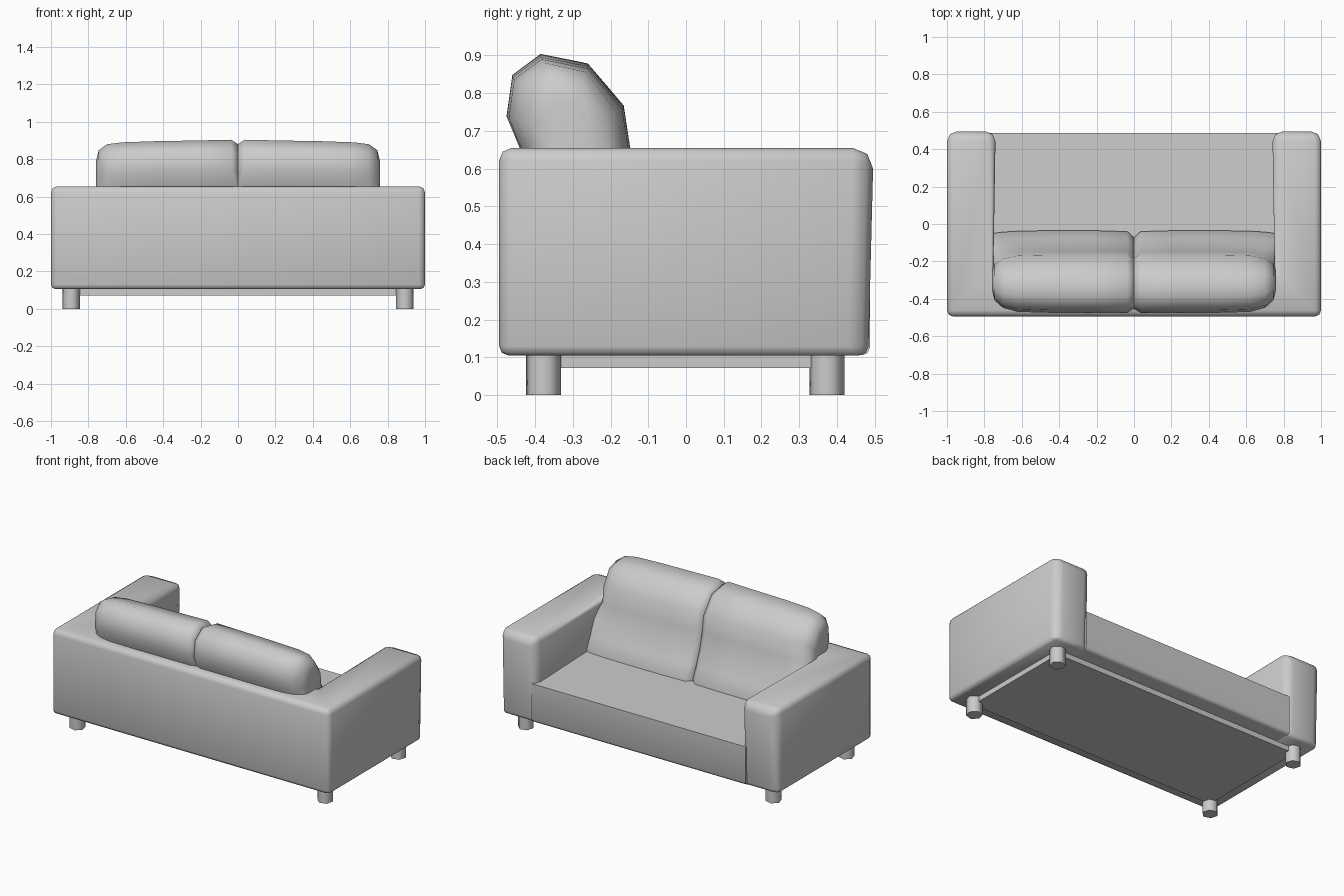
import bpy, bmesh, math

old = bpy.data.objects.get("Cube")
if old:
    bpy.data.objects.remove(old)

grey = bpy.data.materials.new("light_grey")
grey.use_nodes = True
grey.diffuse_color = (0.6, 0.6, 0.6, 1)
grey.node_tree.nodes["Principled BSDF"].inputs["Base Color"].default_value = (0.6, 0.6, 0.6, 1)


def finish(name, bm, angle=65, bevel=0):
    bmesh.ops.recalc_face_normals(bm, faces=bm.faces)
    mesh = bpy.data.meshes.new(name)
    bm.to_mesh(mesh)
    bm.free()
    mesh.materials.append(grey)
    obj = bpy.data.objects.new(name, mesh)
    bpy.context.collection.objects.link(obj)
    bpy.ops.object.select_all(action='DESELECT')
    bpy.context.view_layer.objects.active = obj
    obj.select_set(True)
    if bevel:
        mod = obj.modifiers.new("rounding", 'BEVEL')
        mod.width = bevel
        mod.segments = 2
        mod.limit_method = 'WEIGHT'
        bpy.ops.object.modifier_apply(modifier=mod.name)
    bpy.ops.object.shade_smooth_by_angle(angle=math.radians(angle))


def prism(outline, z0, z1):
    """Extrude a flat outline between two heights."""
    bm = bmesh.new()
    base = bm.faces.new([bm.verts.new((x, y, z0)) for x, y in outline])
    top = bmesh.ops.extrude_face_region(bm, geom=[base])["geom"]
    bmesh.ops.translate(bm, vec=(0, 0, z1 - z0),
                        verts=[v for v in top if isinstance(v, bmesh.types.BMVert)])
    bmesh.ops.recalc_face_normals(bm, faces=bm.faces)
    return bm


def rect(x, y0, y1):
    return [(-x, y0), (x, y0), (x, y1), (-x, y1)]


# Arms and back as one U-shaped frame, rounded most at the arm fronts
low, high = 0.105, 0.655
half = [(1.0, -0.495), (1.0, 0.497), (0.74, 0.497), (0.752, -0.25)]
bm = prism(half + [(-x, y) for x, y in reversed(half)], low, high)
weight = bm.edges.layers.float.new("bevel_weight_edge")
for e in bm.edges:
    if not e.is_convex:
        continue
    if all(v.co.z < 0.2 for v in e.verts):
        e[weight] = 0.45
    elif all(v.co.y > 0.4 for v in e.verts):
        e[weight] = 1.0
    else:
        e[weight] = 0.6
for v in bm.verts:
    if v.co.y > 0.4 and v.co.z < 0.2:
        v.co.y -= 0.014
finish("arms_and_back", bm, bevel=0.055)

# Seat block between the arms, rising slightly to the back
bm = prism(rect(0.77, -0.3, 0.487), low + 0.001, 0.358)
for v in bm.verts:
    if v.co.y < 0 and v.co.z > 0.2:
        v.co.z += 0.015
edge = [e for e in bm.edges if all(v.co.y > 0.4 and v.co.z < 0.2 for v in e.verts)]
bmesh.ops.bevel(bm, geom=edge, offset=0.02, segments=2, profile=0.5, affect='EDGES')
finish("seat", bm)

# Recessed plate underneath
finish("base_plate", prism(rect(0.895, -0.385, 0.38), 0.072, 0.12))

# Six-sided feet
for side, sx in (("left", 1), ("right", -1)):
    for end, y in (("front", 0.373), ("back", -0.377)):
        ring = [(sx * (0.892 + 0.048 * math.cos(a)), y + 0.048 * math.sin(a))
                for a in (math.radians(15 + 60 * i) for i in range(6))]
        finish(f"{side}_{end}_foot", prism(ring, 0, 0.12))

# Back cushions: a side profile (y, z) lofted along x, shrinking at both ends
profile = [(-0.30, 0.34), (-0.40, 0.55), (-0.44, 0.655), (-0.475, 0.74), (-0.46, 0.845),
           (-0.385, 0.90), (-0.26, 0.875), (-0.165, 0.765), (-0.148, 0.655),
           (-0.115, 0.55), (-0.075, 0.46), (-0.035, 0.385), (-0.035, 0.34)]
# x, depth scale, height scale, lower-front scale
rings = [(0, 0.88, 0.95, 0.86), (0.035, 1, 1.01, 0.98), (0.22, 1, 1, 1), (0.45, 1, 0.99, 1),
         (0.62, 0.97, 0.975, 0.99), (0.70, 0.85, 0.95, 0.97), (0.745, 0.62, 0.87, 0.95),
         (0.758, 0.35, 0.74, 0.93)]
mid_y, mid_z = -0.30, 0.5
for side, sx in (("left", 1), ("right", -1)):
    bm = bmesh.new()
    loops = []
    for x, ky, kz, kf in rings:
        loop = []
        for y, z in profile:
            k = ky if z > 0.6 else kf
            dz = (z - mid_z) * (kz if z > 0.6 else 1)
            loop.append(bm.verts.new((sx * x, mid_y + (y - mid_y) * k, mid_z + dz)))
        loops.append(loop)
    n = len(profile)
    for a, b in zip(loops, loops[1:]):
        for i in range(n):
            j = (i + 1) % n
            bm.faces.new((a[i], a[j], b[j], b[i]))
    bm.faces.new(loops[0])
    bm.faces.new(loops[-1])
    finish(f"{side}_back_cushion", bm)
